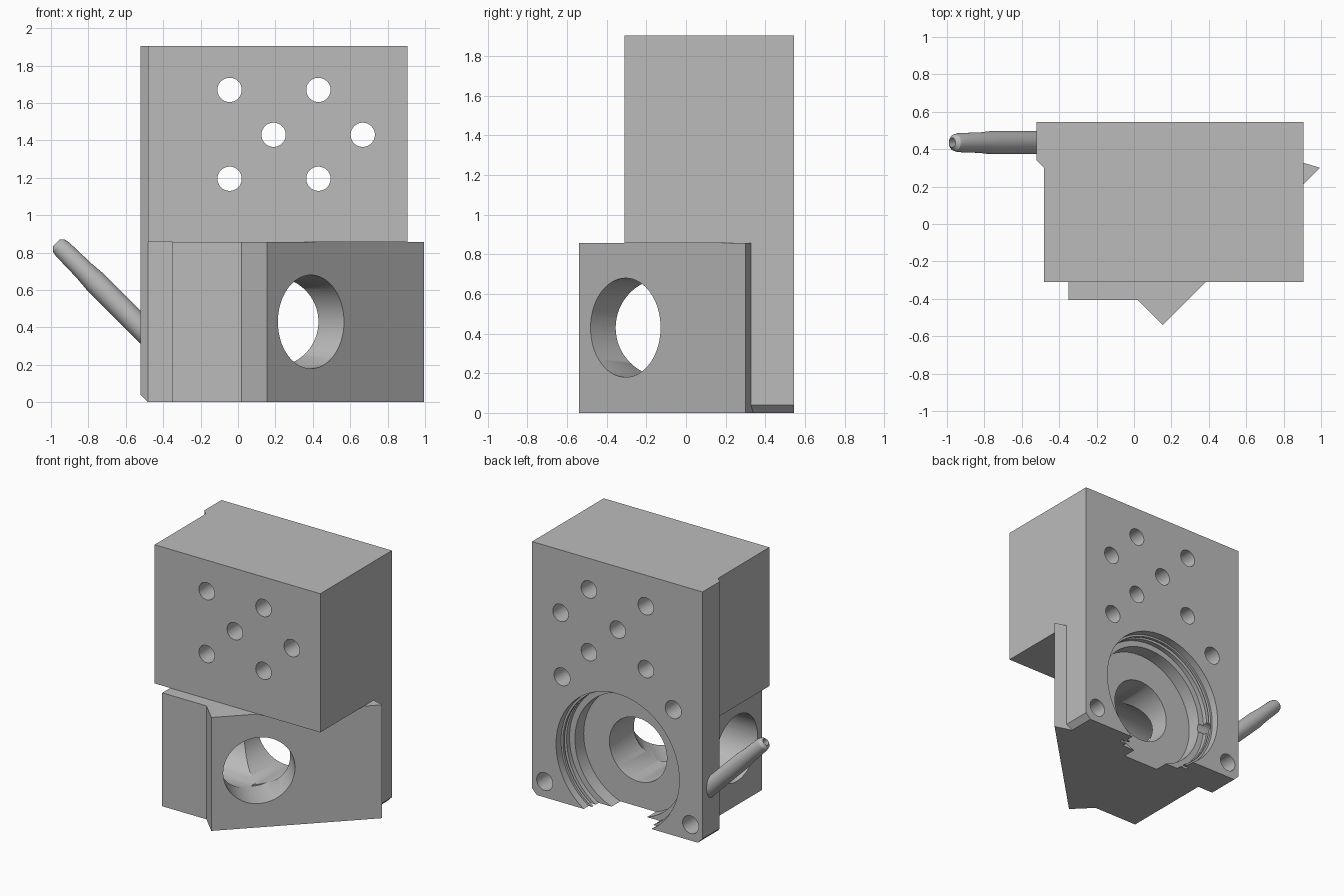
import bpy
import bmesh
from math import pi
from mathutils import Vector, Matrix

if "Cube" in bpy.data.objects:
    bpy.data.objects.remove(bpy.data.objects["Cube"])

grey = bpy.data.materials.new("plain_grey")
grey.use_nodes = True
grey.diffuse_color = (0.5, 0.5, 0.5, 1)
grey.node_tree.nodes["Principled BSDF"].inputs["Base Color"].default_value = (0.5, 0.5, 0.5, 1)


def finish(name, bm):
    bmesh.ops.recalc_face_normals(bm, faces=bm.faces)
    mesh = bpy.data.meshes.new(name)
    bm.to_mesh(mesh)
    bm.free()
    mesh.materials.append(grey)
    ob = bpy.data.objects.new(name, mesh)
    bpy.context.collection.objects.link(ob)
    return ob


def prism(name, outline, low, high, axis="z"):
    """Extrude an outline along z (xy outline) or y (xz outline)."""
    bm = bmesh.new()
    put = (lambda a, b: (a, b, low)) if axis == "z" else (lambda a, b: (a, low, b))
    face = bm.faces.new([bm.verts.new(put(a, b)) for a, b in outline])
    moved = bmesh.ops.extrude_face_region(bm, geom=[face])["geom"]
    step = Vector((0, 0, high - low)) if axis == "z" else Vector((0, high - low, 0))
    bmesh.ops.translate(bm, vec=step, verts=[v for v in moved if isinstance(v, bmesh.types.BMVert)])
    return finish(name, bm)


def turned(name, profile, origin, direction, sides=64):
    """Solid of revolution; profile is (distance, radius) along direction."""
    bm = bmesh.new()
    turn = Vector(direction).to_track_quat("Z", "Y").to_matrix().to_4x4()
    frame = Matrix.Translation(origin) @ turn
    rings = []
    for d, r in profile:
        ring = bmesh.ops.create_circle(bm, segments=sides, radius=r,
                                       matrix=frame @ Matrix.Translation((0, 0, d)))
        rings.append(ring["verts"])
    for a, b in zip(rings, rings[1:]):
        for i in range(sides):
            j = (i + 1) % sides
            bm.faces.new((a[i], a[j], b[j], b[i]))
    bm.faces.new(rings[0])
    bm.faces.new(rings[-1])
    return finish(name, bm)


def combine(target, tool, operation):
    mod = target.modifiers.new(operation.lower(), "BOOLEAN")
    mod.operation = operation
    mod.solver = "EXACT"
    mod.object = tool
    bpy.context.view_layer.objects.active = target
    bpy.ops.object.modifier_apply(modifier=mod.name)
    bpy.data.objects.remove(tool)


def smooth(ob):
    bpy.ops.object.select_all(action="DESELECT")
    ob.select_set(True)
    bpy.context.view_layer.objects.active = ob
    bpy.ops.object.shade_smooth_by_angle(angle=pi / 6)


LEFT, RIGHT, FRONT, BACK, TOP = -0.52, 0.905, 0.30, 0.545, 1.905
MID, BORE_Z, ELBOW_Y, C = 0.19, 0.43, -0.105, 0.04

# Back plate with chamfered lower corners and one chamfered front edge
body = prism("valve_body", [(LEFT + C, 0), (RIGHT - C, 0), (RIGHT, C), (RIGHT, TOP),
                            (LEFT, TOP), (LEFT, C)], FRONT, BACK, "y")
combine(body, prism("edge_chamfer", [(LEFT - C, FRONT), (LEFT, FRONT - C),
                                     (LEFT + 2 * C, FRONT - C), (LEFT - C, FRONT + 2 * C)],
                    -0.1, 2.1), "DIFFERENCE")

# Upper block and pointed lower block
combine(body, prism("upper_block", [(LEFT + C, -0.31), (RIGHT, -0.31), (RIGHT, 0.4),
                                    (LEFT + C, 0.4)], 0.857, TOP), "UNION")
combine(body, prism("lower_block", [(-0.35, -0.405), (0.02, -0.405), (0.155, -0.54),
                                    (0.995, FRONT), (0.8, 0.36), (-0.35, 0.36)],
                    0, 0.857), "UNION")

# Stepped and grooved round pocket leading to the rear port
depths = [(-0.1, 0.515), (0.06, 0.515), (0.06, 0.50), (0.08, 0.50), (0.08, 0.53),
          (0.105, 0.53), (0.105, 0.50), (0.14, 0.50), (0.14, 0.455), (0.245, 0.455),
          (0.245, 0.24), (BACK - ELBOW_Y, 0.24)]
combine(body, turned("rear_pocket", depths, (MID, BACK, BORE_Z), (0, -1, 0), 96), "DIFFERENCE")

# Side and slanted ports meeting at the elbow
for way in ((-1, 0, 0), (1, -1, 0)):
    combine(body, turned("port", [(0, 0.25), (0.9, 0.25)], (MID, ELBOW_Y, BORE_Z), way),
            "DIFFERENCE")

# Through holes in staggered rows
for x, z in ((-0.045, 1.67), (0.43, 1.67), (MID, 1.43), (0.667, 1.43), (-0.045, 1.195), (0.43, 1.195)):
    combine(body, turned("through_hole", [(0, 0.065), (1.2, 0.065)], (x, 0.7, z), (0, -1, 0), 32),
            "DIFFERENCE")

# Blind mounting holes around the pocket, mirrored about its axis
for offset, z in ((0.465, 0.95), (0.61, 0.12)):
    for side in (-1, 1):
        combine(body, turned("blind_hole", [(0, 0.067), (0.33, 0.067)],
                             (MID + side * offset, 0.7, z), (0, -1, 0), 32), "DIFFERENCE")

# Small channel from the tube to the pocket wall
combine(body, turned("channel", [(0, 0.045), (0.25, 0.045)], (-0.46, 0.435, 0.41), (1, 0, 0), 24),
        "DIFFERENCE")
smooth(body)

# Slanted tube with tapered, hollow tip
tube = turned("slanted_tube", [(0, 0.062), (0.42, 0.062), (0.5, 0.055), (0.66, 0.051),
                               (0.69, 0.045), (0.71, 0.025), (0.60, 0.022)],
              (-0.47, 0.435, 0.35), (-1, 0, 1), 32)
smooth(tube)
